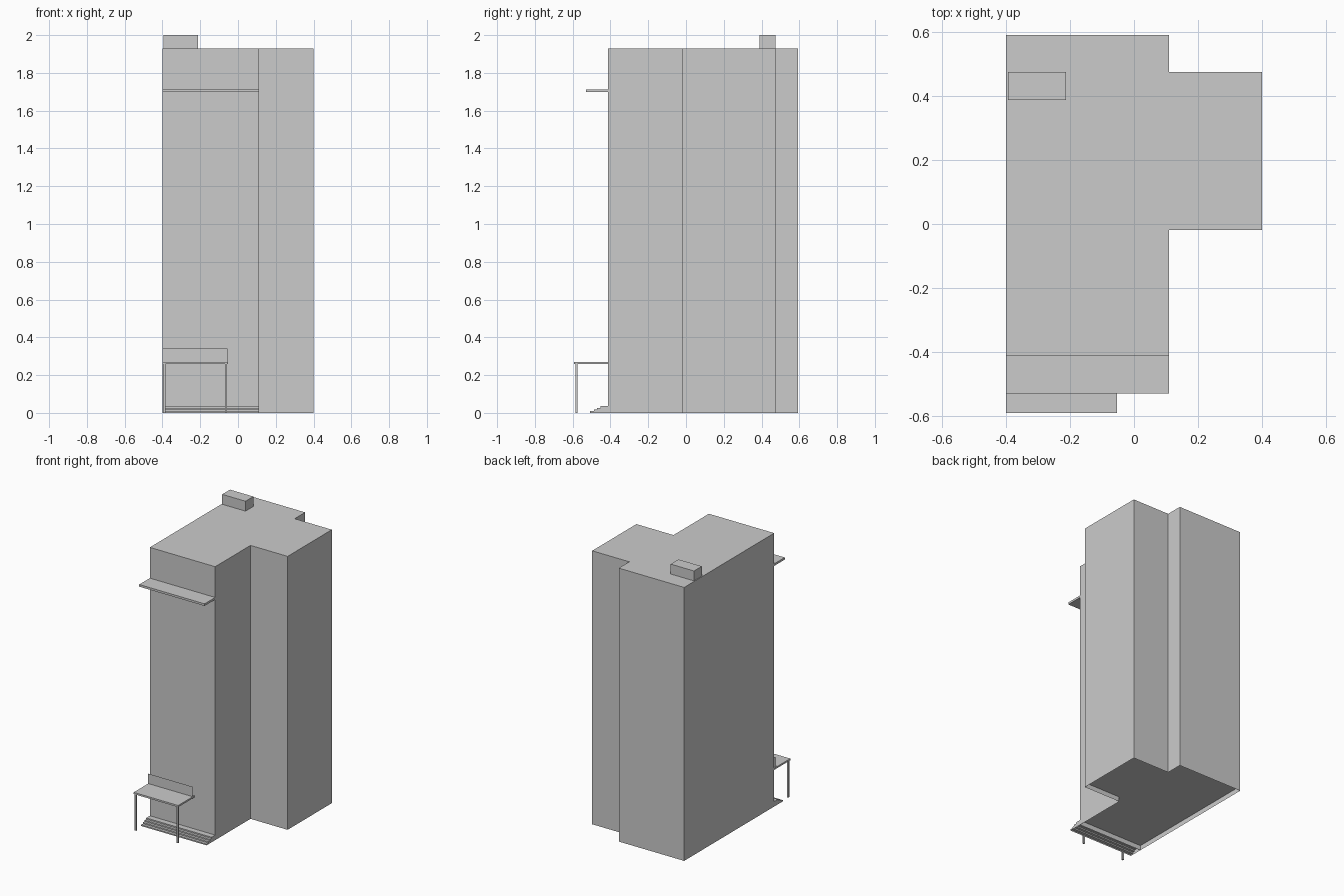
import bpy

if "Cube" in bpy.data.objects:
    bpy.data.objects.remove(bpy.data.objects["Cube"])


def mesh_object(name, verts, faces):
    mesh = bpy.data.meshes.new(name)
    mesh.from_pydata(verts, [], faces)
    mesh.update()
    obj = bpy.data.objects.new(name, mesh)
    bpy.context.collection.objects.link(obj)
    return obj


def box(name, x0, x1, y0, y1, z0, z1):
    v = [(x, y, z) for z in (z0, z1) for x, y in ((x0, y0), (x1, y0), (x1, y1), (x0, y1))]
    f = [(3, 2, 1, 0), (4, 5, 6, 7)]
    f += [(i, (i + 1) % 4, (i + 1) % 4 + 4, i + 4) for i in range(4)]
    return mesh_object(name, v, f)


LEFT, FACE_R, FRONT, BACK, ROOF = -0.40, 0.11, -0.412, 0.592, 1.93
FLOOR = 0.034

# tower: main block plus side wing, with the underside slightly recessed
plan = [(LEFT, FRONT), (FACE_R, FRONT), (FACE_R, -0.018), (0.40, -0.018),
        (0.40, 0.475), (FACE_R, 0.475), (FACE_R, BACK), (LEFT, BACK)]
n = len(plan)
verts = [(x, y, z) for z in (0, ROOF, FLOOR) for x, y in plan]
walls = [(i, (i + 1) % n, (i + 1) % n + n, i + n) for i in range(n)]
mesh_object("tower", verts, walls + [tuple(range(n, 2 * n)),
                                     tuple(reversed(range(2 * n, 3 * n)))])

# rooftop stair housing and high ledge
box("roof_housing", -0.395, -0.213, 0.388, 0.475, ROOF, 2.0)
box("upper_ledge", LEFT, FACE_R, -0.53, FRONT, 1.698, 1.713)

# entrance canopy on two posts, with a thin fascia board above
box("entrance_canopy", LEFT, -0.053, -0.592, FRONT, 0.258, 0.27)
for side, x in (("left", -0.391), ("right", -0.063)):
    box("canopy_post_" + side, x - 0.006, x + 0.006, -0.586, -0.574, 0, 0.258)
mesh_object("fascia_board",
            [(LEFT, -0.43, 0.27), (-0.056, -0.43, 0.27),
             (-0.056, -0.43, 0.34), (LEFT, -0.43, 0.34)], [(0, 1, 2, 3)])

# entrance steps: stepped profile swept across the front, open underneath
STEPS = 4
rise = 0.036 / STEPS
treads = [-0.508, -0.488, -0.47, -0.452, FRONT]
profile = []
for i in range(STEPS):
    profile += [(treads[i], i * rise), (treads[i], (i + 1) * rise)]
profile += [(FRONT, STEPS * rise), (FRONT, 0)]
m = len(profile)
verts = [(x, y, z) for x in (LEFT, FACE_R) for y, z in profile]
faces = [(i, i + m, i + m + 1, i + 1) for i in range(m - 2)]
faces += [tuple(range(m)), tuple(reversed(range(m, 2 * m)))]
mesh_object("entrance_steps", verts, faces)
